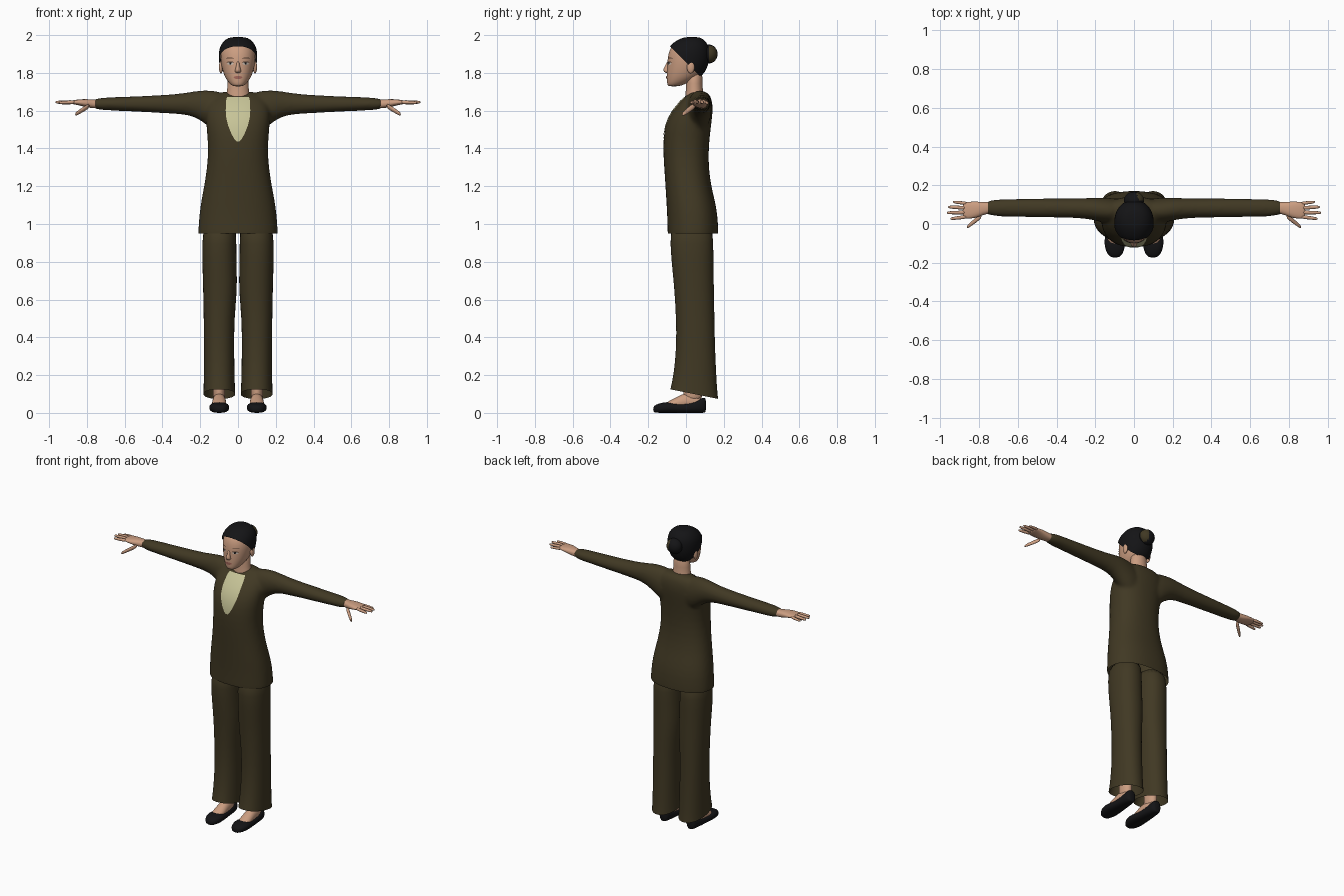
import bpy, bmesh, math
from mathutils import Vector
from mathutils.bvhtree import BVHTree

cube = bpy.data.objects.get("Cube")
if cube:
    bpy.data.objects.remove(cube, do_unlink=True)


def material(name, rgb):
    m = bpy.data.materials.new(name)
    m.use_nodes = True
    m.diffuse_color = (*rgb, 1)
    bsdf = m.node_tree.nodes["Principled BSDF"]
    bsdf.inputs["Base Color"].default_value = (*rgb, 1)
    bsdf.inputs["Roughness"].default_value = 0.8
    return m


OLIVE = material("dark olive cloth", (0.052, 0.040, 0.017))
SKIN = material("skin", (0.60, 0.34, 0.22))
BLACK = material("black", (0.007, 0.007, 0.008))
CREAM = material("pale green blouse", (0.57, 0.55, 0.31))
LIPS = material("lips", (0.36, 0.13, 0.10))
BROWN = material("brow brown", (0.10, 0.055, 0.035))
WHITE = material("eye white", (0.60, 0.52, 0.45))


def loft(bm, axis, rings, n=24, power=2.0):
    """Closed tube of rounded rings: (position, a0, a1, b0, b1) along an axis."""
    loops = []
    for t, a0, a1, b0, b1 in rings:
        loop = []
        for i in range(n):
            ang = math.tau * i / n
            c, s = math.cos(ang), math.sin(ang)
            u = math.copysign(abs(c) ** (2 / power), c)
            v = math.copysign(abs(s) ** (2 / power), s)
            a = (a0 + a1) / 2 + u * (a1 - a0) / 2
            b = (b0 + b1) / 2 + v * (b1 - b0) / 2
            co = {"x": (t, a, b), "y": (a, t, b), "z": (a, b, t)}[axis]
            loop.append(bm.verts.new(co))
        loops.append(loop)
    for lo, hi in zip(loops, loops[1:]):
        for i in range(n):
            j = (i + 1) % n
            bm.faces.new((lo[i], lo[j], hi[j], hi[i]))
    bm.faces.new(loops[0])
    bm.faces.new(loops[-1])


def trim(bm, point, normal):
    """Cut away everything behind a plane, leaving an open edge."""
    geom = bm.verts[:] + bm.edges[:] + bm.faces[:]
    bmesh.ops.bisect_plane(bm, geom=geom, plane_co=point, plane_no=normal, clear_inner=True)


def finish(bm, name, mat, mirror=False, levels=1):
    bmesh.ops.recalc_face_normals(bm, faces=bm.faces[:])
    me = bpy.data.meshes.new(name)
    bm.to_mesh(me)
    bm.free()
    me.materials.append(mat)
    me.shade_smooth()
    ob = bpy.data.objects.new(name, me)
    bpy.context.scene.collection.objects.link(ob)
    if mirror:
        ob.modifiers.new("mirror", 'MIRROR').use_mirror_merge = False
    if levels:
        ob.modifiers.new("smooth", 'SUBSURF').levels = levels
        ob.modifiers["smooth"].render_levels = levels
    return ob


def centred(rows, grow=0.0):
    return [(z, -w - grow, w + grow, f - grow, b + grow) for z, w, f, b in rows]


def ball(bm, centre, radii):
    made = bmesh.ops.create_uvsphere(bm, u_segments=20, v_segments=12, radius=1)["verts"]
    for v in made:
        v.co = Vector(centre) + Vector(c * r for c, r in zip(v.co, radii))


def surface(ob):
    bpy.context.view_layer.update()
    return BVHTree.FromObject(ob, bpy.context.evaluated_depsgraph_get())


def patch(name, mat, tree, rows, lift=0.003, cols=10, mirror=False):
    """Thin plate laid on the front of a surface; rows are (z, x0, x1)."""
    bm = bmesh.new()
    grid = []
    for z, x0, x1 in rows:
        line = []
        for i in range(cols + 1):
            x = x0 + (x1 - x0) * i / cols
            hit = tree.ray_cast(Vector((x, -1, z)), Vector((0, 1, 0)))[0]
            hit = hit or tree.find_nearest(Vector((x, 0, z)))[0]
            line.append(bm.verts.new((x, hit.y - lift, z)))
        grid.append(line)
    for a, b in zip(grid, grid[1:]):
        for i in range(cols):
            bm.faces.new((a[i], b[i], b[i + 1], a[i + 1]))
    return finish(bm, name, mat, mirror, 0)


# Jacket: torso and both sleeves fused, then trimmed at hem and cuffs
bm = bmesh.new()
loft(bm, "z", centred([
    (0.88, .215, -.098, .172), (0.95, .212, -.097, .172), (1.05, .206, -.1, .168),
    (1.13, .194, -.105, .152), (1.2, .180, -.109, .134), (1.3, .164, -.116, .12),
    (1.4, .157, -.122, .12), (1.5, .166, -.117, .13), (1.57, .172, -.092, .14),
    (1.63, .168, -.052, .143), (1.68, .135, .0, .132), (1.705, .075, .035, .105)]),
    n=32, power=2.3)
for side in (1, -1):
    loft(bm, "x", [(side * x, *r) for x, *r in [
        (.05, .0, .13, 1.46, 1.695), (.13, .0, .136, 1.49, 1.708), (.19, .015, .137, 1.545, 1.71),
        (.25, .028, .134, 1.575, 1.7), (.33, .032, .132, 1.583, 1.687),
        (.5, .034, .132, 1.592, 1.678), (.65, .037, .13, 1.6, 1.672), (.79, .04, .127, 1.604, 1.668)]])
source = finish(bm, "jacket_source", OLIVE)
remesh = source.modifiers.new("fuse", 'REMESH')
remesh.mode, remesh.voxel_size = 'VOXEL', 0.01
relax = source.modifiers.new("relax", 'SMOOTH')
relax.factor, relax.iterations = 0.5, 8
bpy.context.view_layer.update()
bm = bmesh.new()
bm.from_object(source, bpy.context.evaluated_depsgraph_get())
bpy.data.objects.remove(source, do_unlink=True)
trim(bm, (0, 0, .95), (0, 0, 1))
for side in (1, -1):
    trim(bm, (side * .755, 0, 0), (-side, 0, 0))
jacket = finish(bm, "jacket", OLIVE, levels=0)

# Blouse showing in the V of the jacket
patch("blouse", CREAM, surface(jacket), [
    (1.672, -.058, .058), (1.65, -.064, .064), (1.6, -.065, .065), (1.56, -.062, .062),
    (1.52, -.052, .052), (1.48, -.036, .036), (1.45, -.02, .02), (1.438, -.008, .008)], .004, 16)

# Trousers with hems lower at the back
bm = bmesh.new()
loft(bm, "z", [
    (.04, .012, .186, -.1, .175), (.12, .015, .183, -.085, .166), (.2, .018, .181, -.066, .161),
    (.35, .02, .18, -.051, .154), (.5, .019, .182, -.053, .151), (.65, .004, .185, -.062, .149),
    (.75, .006, .188, -.072, .146), (.9, .009, .192, -.086, .146), (1.02, .008, .18, -.08, .14)],
    power=2.2)
trim(bm, (0, 0, .108), (0, .2, 1))
finish(bm, "trouser_legs", OLIVE, True)

# Feet and shoes
bm = bmesh.new()
loft(bm, "y", [(-.12, .075, .125, .02, .045), (-.085, .06, .14, .015, .066), (-.04, .062, .137, .015, .088),
               (.0, .064, .135, .015, .11), (.06, .068, .132, .015, .1), (.09, .08, .12, .02, .07)])
loft(bm, "z", [(.05, .066, .134, -.02, .088), (.12, .068, .132, -.012, .085), (.25, .065, .135, -.01, .09)])
finish(bm, "feet", SKIN, True)
bm = bmesh.new()
loft(bm, "y", [(-.174, .08, .115, .006, .032), (-.16, .06, .136, .0, .045), (-.12, .046, .152, .0, .056),
               (-.085, .046, .153, .0, .058), (-.04, .053, .147, .0, .05), (.02, .06, .142, .0, .053),
               (.07, .062, .14, .0, .074), (.098, .07, .132, .0, .082), (.106, .082, .12, .004, .076)],
     power=2.5)
finish(bm, "shoes", BLACK, True)

# Hands: palm, four fingers and a thumb
bm = bmesh.new()
loft(bm, "x", [(.72, .055, .115, 1.612, 1.658), (.765, .053, .112, 1.612, 1.658),
               (.8, .036, .116, 1.617, 1.662), (.84, .027, .116, 1.628, 1.66),
               (.87, .028, .114, 1.633, 1.656), (.885, .034, .108, 1.637, 1.652)], n=20, power=2.4)
for start, end, r in [((.86, .106, 1.645), (.935, .114, 1.638), .009),
                      ((.865, .083, 1.646), (.96, .088, 1.643), .010),
                      ((.865, .060, 1.646), (.966, .058, 1.645), .010),
                      ((.86, .038, 1.645), (.948, .027, 1.642), .010),
                      ((.785, .045, 1.628), (.862, -.016, 1.58), .014)]:
    rings = []
    for t, k in [(0, 1.1), (.4, 1), (.75, .9), (.95, .7), (1, .35)]:
        x, y, z = Vector(start).lerp(Vector(end), t)
        rings.append((x, y - r * k, y + r * k, z - r * k, z + r * k))
    loft(bm, "x", rings, n=10)
finish(bm, "hands", SKIN, True)

# Head, neck, nose and ears
HEAD = [(1.728, .024, -.092, -.04), (1.738, .04, -.1, -.01), (1.765, .063, -.102, .05),
        (1.80, .079, -.103, .09), (1.84, .089, -.1, .109), (1.88, .094, -.098, .116),
        (1.92, .092, -.089, .116), (1.95, .082, -.07, .107), (1.976, .06, -.035, .088),
        (1.991, .03, .005, .06)]
bm = bmesh.new()
loft(bm, "z", centred(HEAD), power=2.1)
head = finish(bm, "head", SKIN)
bm = bmesh.new()
loft(bm, "z", centred([(1.6, .075, .0, .11), (1.66, .068, -.008, .1), (1.69, .06, -.002, .092),
                       (1.74, .055, .0, .086), (1.82, .055, .0, .09)]))
finish(bm, "neck", SKIN)
bm = bmesh.new()
loft(bm, "z", centred([(1.799, .01, -.108, -.08), (1.805, .018, -.116, -.08), (1.815, .016, -.124, -.08),
                       (1.835, .01, -.112, -.08), (1.865, .007, -.099, -.08)]), n=12)
finish(bm, "nose", SKIN)
bm = bmesh.new()
ball(bm, (.09, .025, 1.83), (.011, .02, .033))
finish(bm, "ears", SKIN, True, 0)

# Facial details
face = surface(head)
patch("eye_whites", WHITE, face, [(1.857, .032, .048), (1.851, .024, .058), (1.846, .026, .055),
                                  (1.843, .034, .047)], .002, 6, True)
patch("irises", BLACK, face, [(1.858, .035, .046), (1.851, .035, .046), (1.844, .037, .044)], .003, 4, True)
patch("eyelids", BROWN, face, [(1.861, .03, .05), (1.857, .022, .061), (1.855, .022, .061)], .003, 8, True)
patch("eyebrows", BROWN, face, [(1.881, .03, .056), (1.877, .02, .066)], .002, 8, True)
patch("mouth", LIPS, face, [(1.783, -.01, .01), (1.778, -.026, .026), (1.771, -.018, .018),
                            (1.767, -.008, .008)], .004, 8)

# Hair swept back from a slanted hairline, with a bun
bm = bmesh.new()
loft(bm, "z", centred(HEAD, .009), n=32, power=2.1)
trim(bm, (0, 0, 1.857), (0, 1, 1))
finish(bm, "hair", BLACK)
bm = bmesh.new()
ball(bm, (0, .122, 1.9), (.052, .045, .05))
bun = finish(bm, "hair_bun", BLACK, levels=0)
bun.data.materials.append(OLIVE)
for poly in bun.data.polygons:
    if poly.center.x > .018 and poly.center.y > .125:
        poly.material_index = 1
